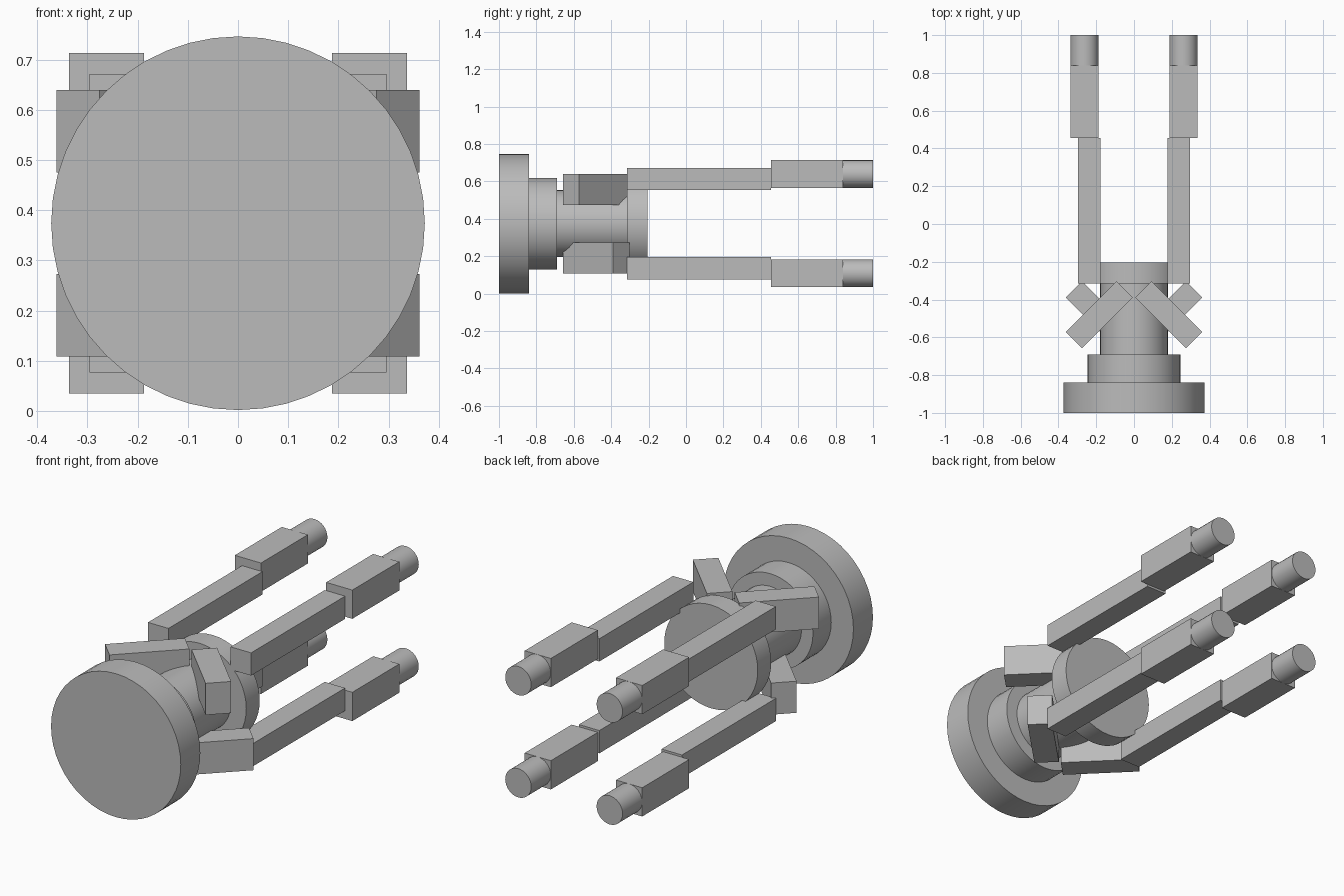
import bpy
from math import radians
from mathutils import Matrix

cube = bpy.data.objects.get("Cube")
if cube:
    bpy.data.objects.remove(cube, do_unlink=True)

AXIS_Z = 0.374

grey = bpy.data.materials.new("plain_grey")
grey.use_nodes = True
colour = (0.5, 0.5, 0.5, 1)
grey.diffuse_color = colour
grey.node_tree.nodes["Principled BSDF"].inputs["Base Color"].default_value = colour


def finish(name):
    obj = bpy.context.object
    obj.name = name
    obj.data.materials.append(grey)
    return obj


def cylinder(name, radius, y0, y1, x=0, z=AXIS_Z, sides=48):
    """Round part lying along y."""
    bpy.ops.mesh.primitive_cylinder_add(
        vertices=sides, radius=radius, depth=y1 - y0,
        location=(x, (y0 + y1) / 2, z), rotation=(radians(90), 0, 0))
    finish(name)
    bpy.ops.object.shade_smooth_by_angle(angle=radians(30))


def box(name, size, centre, turn=0):
    bpy.ops.mesh.primitive_cube_add(size=1, location=centre)
    obj = finish(name)
    obj.data.transform(Matrix.Diagonal((*size, 1)))
    obj.rotation_euler.z = radians(turn)


# Central body: stepped discs on a shaft
cylinder("front_disc", 0.372, -1, -0.84)
cylinder("stepped_collar", 0.245, -0.84, -0.69)
cylinder("shaft", 0.179, -0.69, -0.3)
cylinder("rear_disc", 0.268, -0.315, -0.205)

# Four arms, each with a diagonal bracket, a bar, a block and a round tip
for side, sx in (("left", 1), ("right", -1)):
    for level, sz in (("upper", 1), ("lower", -1)):
        tag = f"{level}_{side}"
        box(f"{tag}_bracket", (0.381, 0.122, 0.164),
            (sx * 0.184, -0.481, AXIS_Z + sz * 0.183), -45 * sx * sz)
        box(f"{tag}_bar", (0.117, 0.77, 0.118),
            (sx * 0.237, 0.07, AXIS_Z + sz * 0.238))
        box(f"{tag}_block", (0.15, 0.385, 0.149),
            (sx * 0.262, 0.6475, AXIS_Z + sz * 0.265))
        cylinder(f"{tag}_tip", 0.0745, 0.83, 1,
                 sx * 0.262, AXIS_Z + sz * 0.265, 32)
